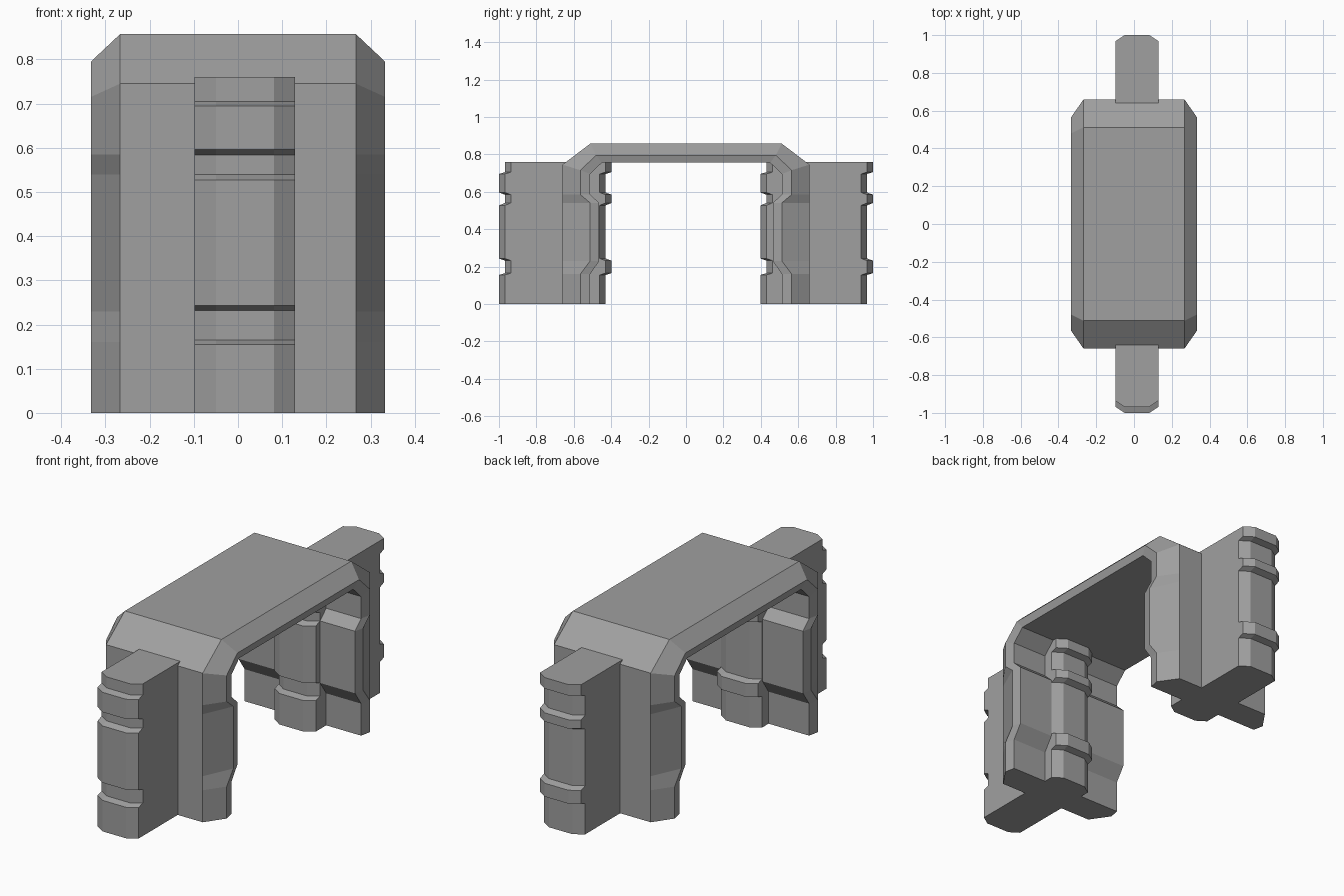
import bpy
import bmesh

cube = bpy.data.objects.get("Cube")
if cube:
    bpy.data.objects.remove(cube, do_unlink=True)

grey = bpy.data.materials.new("plain grey")
grey.use_nodes = True
COLOUR = (0.35, 0.35, 0.35, 1)
grey.diffuse_color = COLOUR
bsdf = next(n for n in grey.node_tree.nodes if n.type == 'BSDF_PRINCIPLED')
bsdf.inputs["Base Color"].default_value = COLOUR


def loft(name, rings):
    """Skin a closed solid through rings that share a point count."""
    bm = bmesh.new()
    loops = [[bm.verts.new(p) for p in ring] for ring in rings]
    n = len(loops[0])
    for a, b in zip(loops, loops[1:]):
        for i in range(n):
            j = (i + 1) % n
            bm.faces.new((a[i], a[j], b[j], b[i]))
    bm.faces.new(loops[0])
    bm.faces.new(loops[-1])
    bmesh.ops.recalc_face_normals(bm, faces=bm.faces)
    mesh = bpy.data.meshes.new(name)
    bm.to_mesh(mesh)
    bm.free()
    mesh.materials.append(grey)
    obj = bpy.data.objects.new(name, mesh)
    bpy.context.collection.objects.link(obj)
    return obj


# Arch: (outer, side edge, inner) as y, z pairs, from the foot up to the roof
half = [
    ((-0.66, 0.0), (-0.565, 0.0), (-0.512, 0.0)),
    ((-0.66, 0.16), (-0.565, 0.16), (-0.512, 0.16)),
    ((-0.66, 0.23), (-0.512, 0.23), (-0.464, 0.23)),
    ((-0.66, 0.54), (-0.512, 0.54), (-0.464, 0.54)),
    ((-0.66, 0.585), (-0.565, 0.585), (-0.512, 0.585)),
    ((-0.66, 0.745), (-0.565, 0.715), (-0.512, 0.695)),
    ((-0.512, 0.857), (-0.48, 0.795), (-0.45, 0.755)),
]
other = [tuple((-y, z) for y, z in s) for s in reversed(half)]
WIDTHS = (0.267, 0.333, 0.322)
rings = []
for station in half + other:
    right = [(-w, y, z) for w, (y, z) in zip(WIDTHS, station)]
    left = [(w, y, z) for w, (y, z) in zip(WIDTHS, station)]
    rings.append(right + left[::-1])
loft("arch", rings)

# Piers: chamfered bar whose section steps back and forth with height
STEPS = [(0, 0), (0.155, 0), (0.165, 1), (0.232, 1), (0.243, 0), (0.527, 0),
         (0.54, 1), (0.584, 1), (0.596, 0), (0.695, 0), (0.705, 1), (0.76, 1)]
X0, X1, LENGTH, CX, CY, SHIFT = -0.098, 0.129, 0.57, 0.048, 0.032, 0.032


def pier(name, y0):
    y1 = y0 + LENGTH
    section = [(X0 + CX, y0), (X1 - CX, y0), (X1, y0 + CY), (X1, y1 - CY),
               (X1 - CX, y1), (X0 + CX, y1), (X0, y1 - CY), (X0, y0 + CY)]
    loft(name, [[(x, y + SHIFT * s, z) for x, y in section] for z, s in STEPS])


pier("front_pier", -1.0)
pier("back_pier", 0.398)
